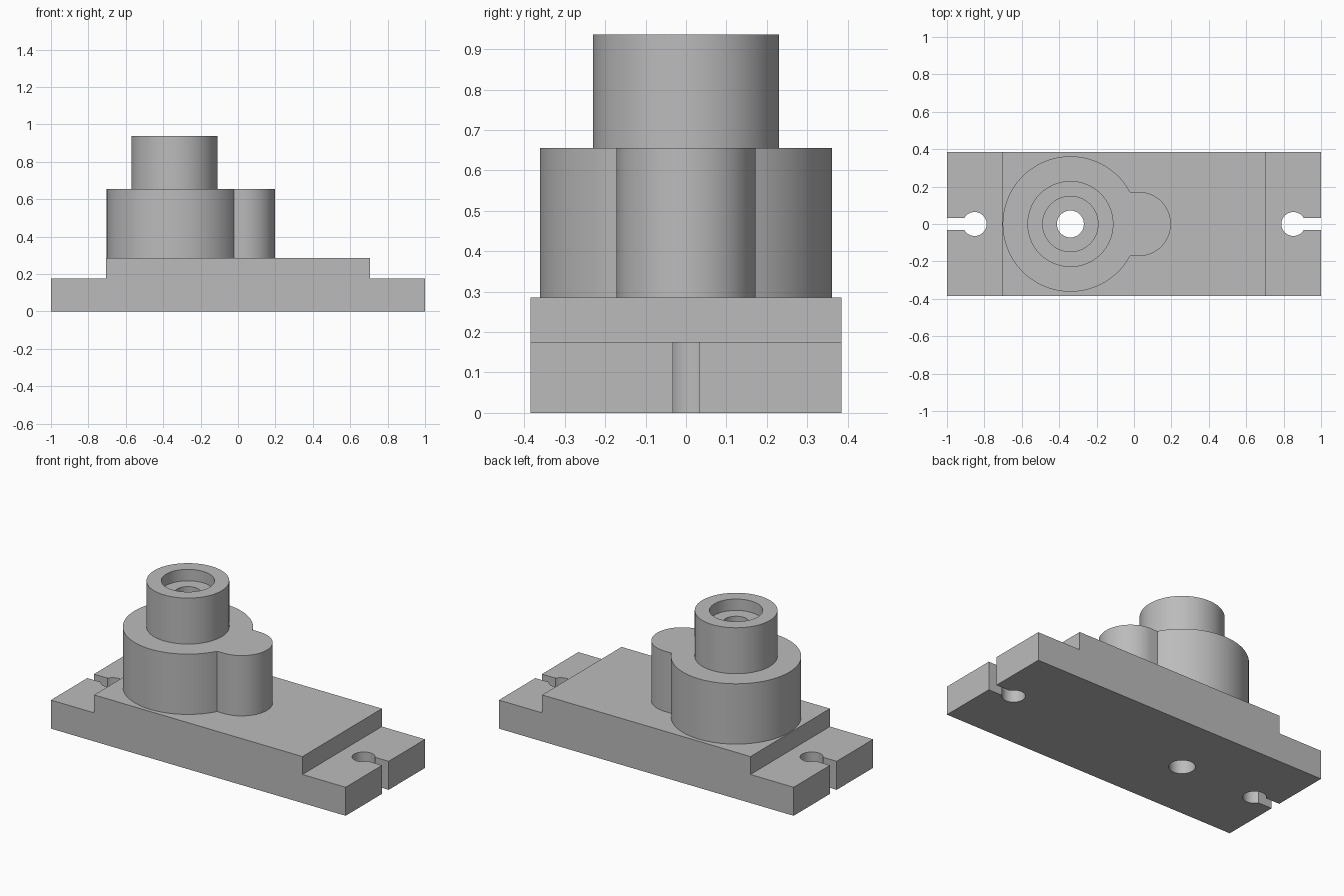
import bpy, bmesh
from math import sin, cos, pi, asin, radians
from mathutils import Matrix

cube = bpy.data.objects.get("Cube")
if cube:
    bpy.data.objects.remove(cube, do_unlink=True)

grey = bpy.data.materials.new("plain_grey")
grey.use_nodes = True
colour = (0.5, 0.5, 0.5, 1)
grey.diffuse_color = colour
grey.node_tree.nodes["Principled BSDF"].inputs["Base Color"].default_value = colour

AXIS_X = -0.34          # centre of the boss, collar and bore
BASE_TOP, BOSS_TOP, COLLAR_TOP = 0.285, 0.655, 0.937
STEP_Z, STEP_X, HALF_Y = 0.175, 0.707, 0.385


def arc(cx, r, start, end, n):
    return [(cx + r * cos(start + (end - start) * i / n),
             r * sin(start + (end - start) * i / n)) for i in range(n + 1)]


def circle(cx, r, n=96):
    return arc(cx, r, 0, 2 * pi, n)[:-1]


def prism(name, outline, low, high, upright=False):
    """Extrude an outline along z, or along y when upright."""
    bm = bmesh.new()
    face = bm.faces.new([bm.verts.new((a, b, low)) for a, b in outline])
    top = bmesh.ops.extrude_face_region(bm, geom=[face])["geom"]
    moved = [v for v in top if isinstance(v, bmesh.types.BMVert)]
    bmesh.ops.translate(bm, verts=moved, vec=(0, 0, high - low))
    if upright:
        bmesh.ops.rotate(bm, verts=bm.verts, matrix=Matrix.Rotation(pi / 2, 3, "X"))
    bmesh.ops.recalc_face_normals(bm, faces=bm.faces)
    mesh = bpy.data.meshes.new(name)
    bm.to_mesh(mesh)
    bm.free()
    mesh.materials.append(grey)
    obj = bpy.data.objects.new(name, mesh)
    bpy.context.collection.objects.link(obj)
    return obj


def select(obj):
    bpy.ops.object.select_all(action="DESELECT")
    obj.select_set(True)
    bpy.context.view_layer.objects.active = obj


def cut(obj, cutter):
    cutter.hide_render = True
    mod = obj.modifiers.new("cut", "BOOLEAN")
    mod.operation, mod.solver, mod.object = "DIFFERENCE", "EXACT", cutter
    select(obj)
    bpy.ops.object.modifier_apply(modifier=mod.name)
    bpy.data.objects.remove(cutter, do_unlink=True)


# Stepped base plate
base = prism("base_plate", [(-1, 0), (1, 0), (1, STEP_Z), (STEP_X, STEP_Z),
                            (STEP_X, BASE_TOP), (-STEP_X, BASE_TOP),
                            (-STEP_X, STEP_Z), (-1, STEP_Z)],
             -HALF_Y, HALF_Y, upright=True)

# Keyhole slots at both ends
hole_x, hole_r, slot = 0.852, 0.064, 0.032
a = asin(slot / hole_r)
keyhole = arc(hole_x, hole_r, a, 2 * pi - a, 48) + [(1.1, -slot), (1.1, slot)]
for side in (1, -1):
    cut(base, prism("keyhole_cutter", [(side * x, y) for x, y in keyhole], -0.1, 0.23))

# Round boss with a rounded side lobe
boss_r, lobe_r, lobe_x = 0.362, 0.172, 0.025
a = asin(lobe_r / boss_r)
boss = prism("boss", arc(AXIS_X, boss_r, a, 2 * pi - a, 96)
             + arc(lobe_x, lobe_r, -pi / 2, pi / 2, 48), BASE_TOP, BOSS_TOP)

# Collar with a shallow counterbore
collar = prism("collar", circle(AXIS_X, 0.23), BOSS_TOP, COLLAR_TOP)
cut(collar, prism("counterbore_cutter", circle(AXIS_X, 0.148), COLLAR_TOP - 0.07, 1.1))

# Bore through the whole stack
for part in (base, boss, collar):
    cut(part, prism("bore_cutter", circle(AXIS_X, 0.072, 64), -0.1, 1.2))
    select(part)
    bpy.ops.object.shade_smooth_by_angle(angle=radians(30))
